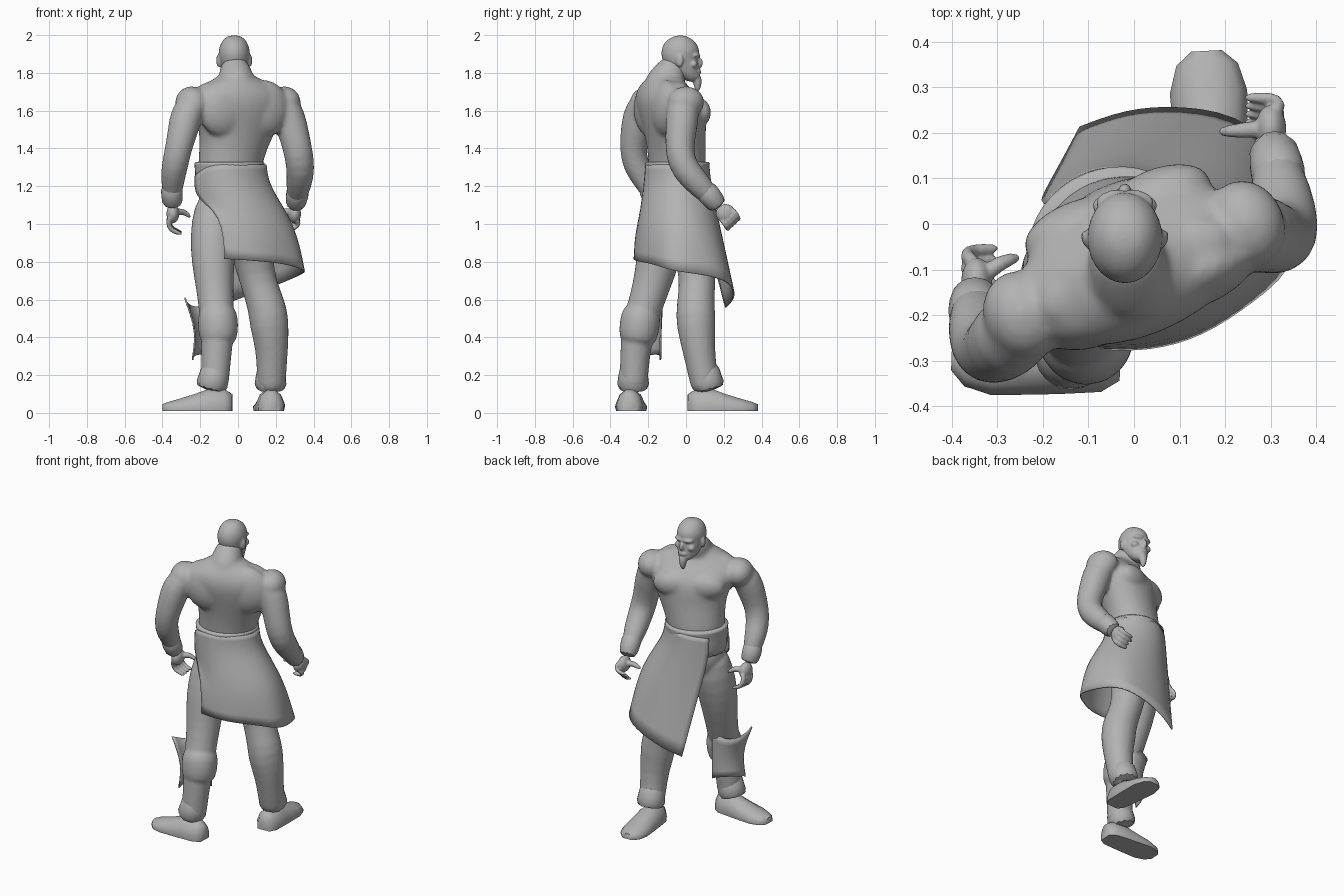
import bpy, bmesh, math
from mathutils import Vector, Matrix

cube = bpy.data.objects.get("Cube")
if cube:
    bpy.data.objects.remove(cube, do_unlink=True)

stone = bpy.data.materials.new("plain_grey")
stone.use_nodes = True
GREY = (0.45, 0.45, 0.45, 1)
stone.diffuse_color = GREY
stone.node_tree.nodes["Principled BSDF"].inputs["Base Color"].default_value = GREY

TURN = math.radians(22)                       # twist of the hips and shoulders
SIDE = Vector((math.cos(TURN), math.sin(TURN), 0))
FRONT = Vector((-math.sin(TURN), math.cos(TURN), 0))
Y_AXIS = Vector((0, 1, 0))
SIDES = (("right", -1), ("left", 1))


def finish(name, bm, subdivide=1, thickness=0, fuse=0, soften=4):
    """Turn a bmesh into an object; fuse melts overlapping pieces into one skin."""
    bmesh.ops.recalc_face_normals(bm, faces=bm.faces)
    mesh = bpy.data.meshes.new(name)
    for face in bm.faces:
        face.smooth = True
    bm.to_mesh(mesh)
    bm.free()
    mesh.materials.append(stone)
    mesh.set_sharp_from_angle(angle=math.radians(60))
    obj = bpy.data.objects.new(name, mesh)
    bpy.context.collection.objects.link(obj)
    if subdivide:
        mod = obj.modifiers.new("smooth", 'SUBSURF')
        mod.levels = mod.render_levels = subdivide
        mod.boundary_smooth = 'PRESERVE_CORNERS'
    if thickness:
        mod = obj.modifiers.new("thickness", 'SOLIDIFY')
        mod.thickness = thickness
        mod.offset = 0
    if fuse:
        mod = obj.modifiers.new("fuse", 'REMESH')
        mod.mode = 'VOXEL'
        mod.voxel_size = fuse
        mod.use_smooth_shade = True
        mod = obj.modifiers.new("soften", 'SMOOTH')
        mod.iterations = soften


def skin(rows, closed=True, into=None):
    """Join rows of points with faces; closed rows become capped tubes."""
    bm = bmesh.new() if into is None else into
    grid = [[bm.verts.new(p) for p in row] for row in rows]
    count = len(grid[0])
    for low, high in zip(grid, grid[1:]):
        for i in range(count if closed else count - 1):
            j = (i + 1) % count
            bm.faces.new((low[i], low[j], high[j], high[i]))
    if closed:
        bm.faces.new(grid[0])
        bm.faces.new(grid[-1])
    return bm


def ring(centre, u, v, sides):
    steps = [math.tau * i / sides for i in range(sides)]
    return [centre + u * math.cos(a) + v * math.sin(a) for a in steps]


def tube(path, sides=12, into=None):
    """Round tube along (x, y, z, radius) stations."""
    spots = [Vector(p[:3]) for p in path]
    rows = []
    for i, p in enumerate(path):
        along = spots[min(i + 1, len(path) - 1)] - spots[max(i - 1, 0)]
        u = Y_AXIS.cross(along).normalized()
        v = along.normalized().cross(u)
        r = p[3] * 1.04
        rows.append(ring(spots[i], u * r, v * r, sides))
    return skin(rows, into=into)


def trunk(table, sides=16):
    """Flat oval rings: z, centre x, centre y, half width, half depth."""
    return skin([ring(Vector((x, y, z)), SIDE * a, FRONT * b, sides) for z, x, y, a, b in table])


def blob(into, centre, size, turn=0):
    place = Matrix.Translation(centre) @ Matrix.Rotation(turn, 4, 'Z') @ Matrix.Diagonal((*size, 1))
    bmesh.ops.create_uvsphere(into, u_segments=16, v_segments=10, radius=1.03, matrix=place)


# Torso, neck, muscles and arms as one skin
body = trunk([(1.24, -.045, -.045, .17, .145), (1.31, -.042, -.045, .178, .152),
              (1.4, -.025, -.05, .188, .153), (1.5, 0, -.06, .216, .16),
              (1.58, 0, -.07, .252, .172), (1.65, 0, -.09, .28, .165),
              (1.71, 0, -.115, .255, .13), (1.76, -.005, -.12, .14, .097),
              (1.8, -.01, -.1, .085, .08)])
tube([(0, -.13, 1.7, .11), (-.008, -.11, 1.76, .1), (-.016, -.075, 1.81, .083),
      (-.02, -.04, 1.86, .072)], into=body)
chest = Vector((0, -.07, 1.59))
for label, s in SIDES:
    blob(body, chest + FRONT * .098 + SIDE * s * .095, (.125, .066, .08), TURN)
    blob(body, chest - FRONT * .08 + SIDE * s * .11 + Vector((0, 0, .02)), (.15, .08, .15), TURN)
    blob(body, chest + Vector((0, -.035, .125)) + SIDE * s * .09, (.14, .075, .044), TURN)
    blob(body, chest + Vector((0, -.03, .055)) + SIDE * s * .265, (.085, .1, .082), TURN)
tube([(-.14, -.155, 1.66, .07), (-.235, -.212, 1.645, .085), (-.275, -.248, 1.58, .09),
      (-.297, -.272, 1.47, .078), (-.318, -.282, 1.39, .071), (-.335, -.264, 1.305, .071),
      (-.348, -.215, 1.23, .064), (-.347, -.16, 1.12, .046)], into=body)
tube([(.14, -.05, 1.66, .07), (.235, -.015, 1.65, .085), (.268, -.018, 1.58, .09),
      (.3, -.03, 1.46, .08), (.322, -.035, 1.37, .077), (.333, -.005, 1.285, .076),
      (.322, .072, 1.205, .068), (.306, .15, 1.12, .05)], into=body)
finish("upper_body", body, fuse=.011, soften=9)

# Head and face as one skin
HEAD = Vector((-.02, 0, 0))
profile = [(1.752, .01, .055, .026), (1.775, -.03, .07, .05), (1.81, -.09, .072, .067),
           (1.85, -.12, .068, .077), (1.885, -.13, .064, .082), (1.92, -.132, .074, .084),
           (1.96, -.117, .055, .071), (1.985, -.085, .024, .05), (1.999, -.05, -.01, .026)]
head = skin([ring(HEAD + Vector((0, (back + front) / 2, z)), Vector((half * 1.03, 0, 0)),
                  Y_AXIS * (front - back) / 2 * 1.03, 14)
             for z, back, front, half in profile])
blob(head, HEAD + Vector((0, .07, 1.853)), (.015, .02, .028))
blob(head, HEAD + Vector((0, .066, 1.806)), (.03, .014, .014))
blob(head, HEAD + Vector((0, .05, 1.785)), (.04, .022, .02))
for label, s in SIDES:
    blob(head, HEAD + Vector((s * .082, -.035, 1.865)), (.012, .022, .034), s * -.4)
    blob(head, HEAD + Vector((s * .03, .056, 1.893)), (.036, .018, .013), s * -.3)
    blob(head, HEAD + Vector((s * .045, .04, 1.845)), (.026, .022, .02))
tube([(-.02, .05, 1.79, .028), (-.02, .06, 1.76, .027), (-.02, .062, 1.73, .021),
      (-.02, .058, 1.698, .01)], 8, into=head)
finish("head", head, fuse=.006)

# Wrist cuffs
finish("right_cuff", tube([(-.35, -.205, 1.215, .063), (-.35, -.18, 1.15, .056),
                           (-.345, -.15, 1.09, .055)]))
finish("left_cuff", tube([(.321, .085, 1.2, .067), (.311, .135, 1.14, .057),
                          (.302, .18, 1.085, .054)]))


def hand(label, palm, spread, knuckle, bend, tip, thumb):
    bm = bmesh.new()
    blob(bm, palm, (.034, .052, .05))
    for i in range(4):
        shift = Vector(spread) * (i - 1.5)
        stations = zip((palm, knuckle, bend, tip), (.018, .019, .017, .012))
        tube([(*(Vector(p) + shift), r) for p, r in stations], 6, into=bm)
    tube([(*p, r) for p, r in zip((palm, *thumb), (.026, .02, .012))], 6, into=bm)
    finish(label + "_hand", bm, fuse=.005, soften=2)


hand("right", (-.345, -.125, 1.055), (0, .025, .003), (-.372, -.108, 1.02), (-.36, -.095, .968),
     (-.29, -.09, .95), ((-.29, -.08, 1.075), (-.247, -.072, 1.03)))
hand("left", (.3, .21, 1.055), (0, .018, .017), (.325, .235, 1.03), (.305, .25, 1.0),
     (.235, .25, 1.0), ((.235, .205, 1.075), (.18, .202, 1.045)))

# Hips, legs and knee wrap as one skin
legs = tube([(-.11, -.07, 1.17, .1), (-.13, -.1, 1.0, .122), (-.133, -.14, .85, .12),
             (-.128, -.17, .72, .105), (-.118, -.205, .6, .094), (-.11, -.245, .48, .092),
             (-.11, -.265, .36, .083), (-.12, -.275, .22, .075), (-.125, -.28, .1, .077)])
tube([(.01, -.01, 1.15, .11), (.05, .02, .95, .12), (.085, .055, .8, .106), (.11, .06, .68, .094),
      (.155, .05, .56, .102), (.166, .052, .47, .106), (.18, .066, .34, .086),
      (.178, .09, .2, .077), (.175, .11, .1, .077)], into=legs)
tube([(-.112, -.225, .565, .09), (-.107, -.24, .51, .108), (-.104, -.25, .43, .107),
      (-.108, -.26, .35, .092)], into=legs)
blob(legs, (-.045, -.045, 1.12), (.17, .14, .15), TURN)
finish("legs", legs, fuse=.011)

# Flared shin plate on the right leg
plate = []
for z, near, far, lift in ((.56, .1, .172, .05), (.47, .105, .12, 0), (.38, .1, .115, 0),
                           (.31, .1, .13, -.03)):
    row = []
    for i in range(7):
        t = i / 6
        a = math.radians(80 + 115 * t)
        r = near + (far - near) * t
        row.append((-.115 + r * math.cos(a), -.235 + r * math.sin(a),
                    z + lift * (2 * t - 1) ** 2))
    plate.append(row)
finish("shin_plate", skin(plate, closed=False), thickness=.008)


# Boots with flared cuffs
def boot(label, heel, heading, ankle):
    angle = math.radians(heading)
    ahead = Vector((math.cos(angle), math.sin(angle), 0))
    across = Vector((-ahead.y, ahead.x, 0))
    rows = []
    for reach, half, top in ((0, .045, .085), (.04, .072, .11), (.13, .08, .112), (.2, .084, .085),
                             (.28, .088, .06), (.34, .07, .042), (.37, .035, .03)):
        row = []
        for i in range(12):
            a = math.tau * (i + .5) / 12
            upper = i < 6
            height = .017 + top * math.sin(a) if upper else .01
            row.append(Vector(heel) + ahead * reach + Vector((0, 0, height))
                       + across * half * (1 if upper else .94) * math.cos(a))
        rows.append(row)
    finish(label + "_foot", skin(rows), subdivide=0)
    x, y = ankle
    flare = Vector((x, y, .11)) + ahead * .025
    finish(label + "_boot_cuff", tube([(x, y, .27, .07), (x, y, .19, .078), (*flare, .097)]))


boot("right", (-.03, -.3, 0), 178, (-.125, -.28))
boot("left", (.178, .01, 0), 93, (.173, .105))

# Waistband
finish("waistband", trunk([(1.12, -.04, -.045, .186, .162), (1.2, -.043, -.045, .19, .166),
                           (1.3, -.045, -.045, .188, .166), (1.322, -.045, -.045, .195, .173),
                           (1.333, -.045, -.045, .188, .166)], 20))

# Draped skirt, open over the right thigh, with a long corner at the front
waist = [(-.235, -.12, 1.14), (-.16, -.212, 1.2), (-.03, -.23, 1.2), (.085, -.175, 1.2),
         (.155, -.09, 1.2), (.166, 0, 1.2), (.09, .1, 1.2), (-.03, .137, 1.2),
         (-.125, .12, 1.19), (-.205, .05, 1.17)]
middle = [(-.085, -.262, 1.055), (0, -.265, 1), (.115, -.245, 1), (.235, -.175, 1),
          (.312, -.075, 1), (.3, .055, 1), (.215, .16, .97), (.08, .192, .95),
          (-.05, .185, .92), (-.16, .13, .87)]
hem = [(-.07, -.272, .815), (.03, -.276, .81), (.15, -.245, .8), (.265, -.165, .787),
       (.368, -.08, .752), (.335, .085, .735), (.268, .23, .7), (.1, .258, .64),
       (-.02, .248, .595), (-.118, .21, .558)]
band = Vector((-.045, -.045, 1.2))
top = [Vector(p).lerp(band, .05) + Vector((0, 0, .115)) for p in waist]
finish("skirt", skin([top, waist, middle, hem], closed=False), subdivide=2, thickness=.008)
